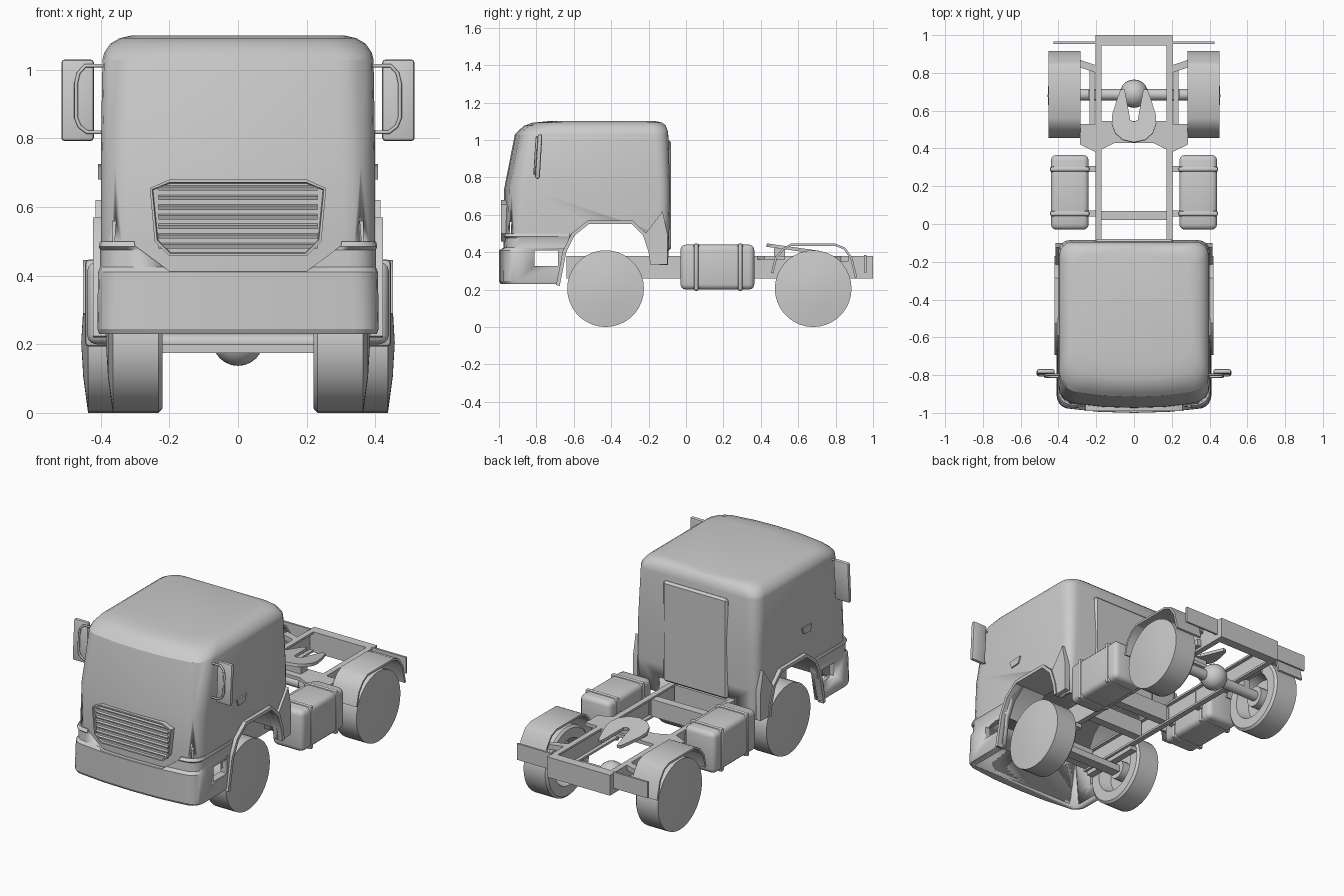
import bpy, bmesh, math
from mathutils import Vector, Matrix

if "Cube" in bpy.data.objects:
    bpy.data.objects.remove(bpy.data.objects["Cube"])

def finish(name, bm, smooth=30):
    bmesh.ops.recalc_face_normals(bm, faces=bm.faces)
    me = bpy.data.meshes.new(name)
    bm.to_mesh(me)
    bm.free()
    ob = bpy.data.objects.new(name, me)
    bpy.context.collection.objects.link(ob)
    if smooth:
        bpy.ops.object.select_all(action='DESELECT')
        ob.select_set(True)
        bpy.context.view_layer.objects.active = ob
        bpy.ops.object.shade_smooth_by_angle(angle=math.radians(smooth))
    return ob

def box(name, x0, x1, y0, y1, z0, z1, bev=0, seg=1, rot=None):
    bm = bmesh.new()
    bmesh.ops.create_cube(bm, size=1)
    bmesh.ops.scale(bm, vec=(abs(x1 - x0), y1 - y0, z1 - z0), verts=bm.verts)
    if bev:
        bmesh.ops.bevel(bm, geom=bm.edges[:], offset=bev, segments=seg, affect='EDGES', profile=0.5)
    if rot:
        bmesh.ops.rotate(bm, cent=(0, 0, 0), matrix=Matrix.Rotation(rot[0], 3, rot[1]), verts=bm.verts)
    bmesh.ops.translate(bm, vec=((x0 + x1) / 2, (y0 + y1) / 2, (z0 + z1) / 2), verts=bm.verts)
    return finish(name, bm)

def prism_bm(pts, axis, a, b):
    put = {'x': lambda p, t: (t, p[0], p[1]), 'y': lambda p, t: (p[0], t, p[1]), 'z': lambda p, t: (p[0], p[1], t)}[axis]
    bm = bmesh.new()
    A = [bm.verts.new(put(p, a)) for p in pts]
    B = [bm.verts.new(put(p, b)) for p in pts]
    fa = bm.faces.new(A)
    bm.faces.new(B[::-1])
    for i in range(len(pts)):
        j = (i + 1) % len(pts)
        bm.faces.new((A[i], B[i], B[j], A[j]))
    bmesh.ops.recalc_face_normals(bm, faces=bm.faces)
    return bm, fa

def prism(name, pts, axis, a, b):
    return finish(name, prism_bm(pts, axis, a, b)[0])

def strip(name, path, t, x0, x1):
    # band of thickness t following a (y, z) path
    off = []
    for i, p in enumerate(path):
        d = Vector(path[min(i + 1, len(path) - 1)]) - Vector(path[max(i - 1, 0)])
        d.normalize()
        off.append((p[0] + d.y * t, p[1] - d.x * t))
    return prism(name, list(path) + off[::-1], 'x', x0, x1)

def cyl(name, r, x0, x1, y, z, seg=20):
    pts = [(y + r * math.cos(k * math.tau / seg), z + r * math.sin(k * math.tau / seg)) for k in range(seg)]
    return prism(name, pts, 'x', x0, x1)

def ring(z, hw, yf, yb, rf, rb, bow=.022):
    h = [(0, yf), ((hw - rf) * .55, yf + bow * .25)]
    for k in range(6):
        a = math.radians(-90 + 18 * k)
        h.append((hw - rf + rf * math.cos(a), yf + bow + rf + rf * math.sin(a)))
    for k in range(5):
        a = math.radians(22.5 * k)
        h.append((hw - rb + rb * math.cos(a), yb - rb + rb * math.sin(a)))
    h.append((0, yb))
    return [(x, y, z) for x, y in h + [(-x, y) for x, y in h[-2:0:-1]]]

def loft(name, levels):
    bm = bmesh.new()
    rings = [[bm.verts.new(p) for p in ring(*l)] for l in levels]
    for r0, r1 in zip(rings, rings[1:]):
        for i in range(len(r0)):
            j = (i + 1) % len(r0)
            bm.faces.new((r0[i], r0[j], r1[j], r1[i]))
    bm.faces.new(rings[0][::-1])
    bm.faces.new(rings[-1])
    return finish(name, bm, 28)

def cut(ob, cutters):
    for c in cutters:
        c.hide_render = True
        m = ob.modifiers.new('cut', 'BOOLEAN')
        m.operation, m.solver, m.object = 'DIFFERENCE', 'EXACT', c
        bpy.context.view_layer.objects.active = ob
        bpy.ops.object.modifier_apply(modifier=m.name)

def wheel(name, s, x, y, w):
    prof = [(.07, 0), (.07, .115), (.0, .135), (.0, .192), (.012, .205), (w, .205), (w + .014, .1), (w + .02, 0)]
    bm = bmesh.new()
    vs = [bm.verts.new((s * (x + p), 0, r)) for p, r in prof]
    es = [bm.edges.new(e) for e in zip(vs, vs[1:])]
    bmesh.ops.spin(bm, geom=vs + es, cent=(0, 0, 0), axis=(1, 0, 0), angle=math.tau, steps=36)
    bmesh.ops.remove_doubles(bm, verts=bm.verts, dist=.0005)
    bmesh.ops.translate(bm, vec=(0, y, .205), verts=bm.verts)
    return finish(name, bm)

# cab shell and wrap-round bumper
cab = loft('cab', [(.24, .39, -.965, -.10, .09, .05), (.50, .40, -.978, -.09, .09, .05),
                   (.74, .40, -.972, -.085, .10, .06), (1.03, .395, -.915, -.095, .11, .07),
                   (1.05, .39, -.895, -.098, .11, .07), (1.076, .372, -.865, -.108, .12, .08),
                   (1.092, .345, -.82, -.125, .12, .08), (1.10, .31, -.74, -.16, .11, .08)])
bumper = loft('bumper', [(.23, .405, -.992, -.62, .07, .01), (.245, .41, -1.0, -.62, .07, .01),
                         (.41, .408, -1.0, -.62, .08, .01), (.425, .402, -.985, -.62, .08, .01),
                         (.475, .402, -.982, -.62, .08, .01), (.485, .406, -.994, -.62, .08, .01),
                         (.50, .402, -.982, -.62, .08, .01)])
arch = [(-.19, .33), (-.20, .40), (-.23, .49), (-.29, .55), (-.52, .55), (-.595, .49), (-.64, .40), (-.675, .22)]
cutters = [prism('arch_cutter', [(.1, .1), (.1, .33)] + arch + [(-.675, .1)], 'x', -.6, .6),
           box('hollow_cutter', -.365, .365, -.94, -.115, 0, .56),
           box('tunnel_cutter', -.25, .25, -.3, .1, 0, .42),
           box('step_cutter', -.6, .6, -.81, -.685, .325, .41)]
cut(cab, cutters)
chevron = prism('chevron_cutter', [(-.20, .413), (.20, .413), (.30, .487), (.32, .6), (-.32, .6), (-.30, .487)], 'y', -1.2, -.5)
cut(bumper, cutters[:2] + cutters[3:] + [chevron])
for c in cutters + [chevron]:
    bpy.data.objects.remove(c)

# grille with raised frame and louvres
half = [(.20, .457), (.243, .50), (.257, .655), (.20, .68)]
bm, face = prism_bm(half + [(-x, z) for x, z in half[::-1]], 'y', -.99, -.94)
bmesh.ops.inset_region(bm, faces=[face], thickness=.008)
bmesh.ops.inset_region(bm, faces=[face], thickness=.003, depth=-.012)
finish('grille', bm)
for k in range(7):
    z = .488 + k * .028
    w = min(.232, .20 + (z - .457))
    box('grille_louvre', -w, w, -.987, -.973, z - .006, z + .006, rot=(.4, 'X'))

# raised panel on the cab back
box('back_panel', -.21, .21, -.11, -.08, .41, 1.0, .012)

# frame cross-members and rear beam
box('rear_beam', -.205, .205, .945, 1.0, .26, .38)
box('mid_crossmember', -.18, .18, .02, .07, .27, .37)
box('front_crossmember', -.18, .18, -.63, -.57, .27, .37)
box('cab_crossmember', -.18, .18, -.20, -.15, .27, .37)
wing = [(.20, .38), (.285, .42), (.285, .53), (.19, .53), (.175, .545)]
prism('coupling_crossmember', [(.10, .43)] + wing + [(-x, y) for x, y in wing[::-1]] + [(-.10, .43)], 'z', .36, .38)

# coupling plate, tilted forward-up
half = [(0, .43), (.06, .444), (.10, .48), (.118, .53), (.115, .58), (.09, .66), (.072, .71), (.05, .715),
        (.036, .64), (.02, .55), (0, .54)]
bm, _ = prism_bm(half + [(-x, y) for x, y in half[-2:0:-1]], 'z', .408, .426)
bmesh.ops.rotate(bm, cent=(0, .58, .417), matrix=Matrix.Rotation(-.14, 3, 'X'), verts=bm.verts)
finish('coupling_plate', bm)
box('coupling_stand', -.08, .08, .47, .53, .37, .42)

# axles and differential
cyl('front_axle', .026, -.27, .27, -.43, .205)
box('front_axle_beam', -.23, .23, -.46, -.40, .175, .20)
cyl('rear_axle', .03, -.34, .34, .685, .205)
bm = bmesh.new()
bmesh.ops.create_uvsphere(bm, u_segments=20, v_segments=12, radius=.075)
bmesh.ops.translate(bm, vec=(0, .69, .212), verts=bm.verts)
finish('differential', bm, 40)

fender = [(.455, .29), (.475, .37), (.515, .42), (.56, .445), (.80, .445), (.85, .425), (.89, .37), (.915, .265)]
for s in (-1, 1):
    # wheels and hubs
    wheel('front_wheel', s, .22, -.43, .145)
    wheel('rear_wheel', s, .285, .68, .152)
    cyl('front_hub', .055, s * .235, s * .30, -.43, .205)
    cyl('rear_hub', .06, s * .30, s * .36, .68, .205)
    # chassis rail, open channel
    for z0, z1, x0 in ((.26, .272, .172), (.368, .38, .172), (.26, .38, .193)):
        box('chassis_rail', s * x0, s * .205, -.64, .96, z0, z1)
    # rear suspension plates and fender brackets
    box('suspension_plate', s * .21, s * .235, .52, .83, .27, .31)
    box('suspension_hanger', s * .20, s * .24, .66, .71, .20, .30)
    prism('fender_bracket', [(s * .2, .80), (s * .2, .84), (s * .29, .87), (s * .29, .83)], 'z', .35, .38)
    box('front_spring', s * .18, s * .22, -.62, -.24, .23, .255)
    # rear fender and front arch trim
    strip('rear_fender', fender, .012, s * .282, s * .452)
    strip('arch_trim', arch, .02, s * .385, s * .422)
    strip('arch_liner', arch[1:-1], .008, s * .21, s * .39)
    # flared corner behind the front wheel
    prism('rear_corner_flare', [(-.19, .33), (-.10, .335), (-.10, .50), (-.125, .62), (-.20, .52), (-.225, .49), (-.20, .40)], 'x', s * .385, s * .415)
    # tail plate
    box('tail_plate', s * .20, s * .425, .953, .965, .29, .385)
    # fuel tank with straps and mounts
    box('fuel_tank', s * .24, s * .44, -.03, .365, .20, .44, .028, 3)
    for y in (.055, .29):
        box('tank_strap', s * .234, s * .446, y - .014, y + .014, .193, .447, .012, 2)
        box('tank_mount', s * .19, s * .25, y - .016, y + .016, .27, .36)
    # door handle
    prism('door_handle', [(-.59, .72), (-.50, .725), (-.515, .685), (-.575, .68)], 'x', s * .39, s * .408)
    # mirror and its tubular arm
    box('mirror', s * .42, s * .515, -.80, -.775, .792, 1.03, .01, 2, rot=(-.06, 'X'))
    cu = bpy.data.curves.new('mirror_arm', 'CURVE')
    cu.dimensions, cu.bevel_depth, cu.bevel_resolution = '3D', .006, 1
    path = [(.39, 1.012), (.385 + .06, 1.012), (.465, .99), (.472, .96), (.472, .86), (.462, .835), (.44, .818), (.39, .818)]
    sp = cu.splines.new('POLY')
    sp.points.add(len(path) - 1)
    for p, (x, z) in zip(sp.points, path):
        p.co = (s * x, -.805 + (z - .9) * .06, z, 1)
    ob = bpy.data.objects.new('mirror_arm', cu)
    bpy.context.collection.objects.link(ob)
